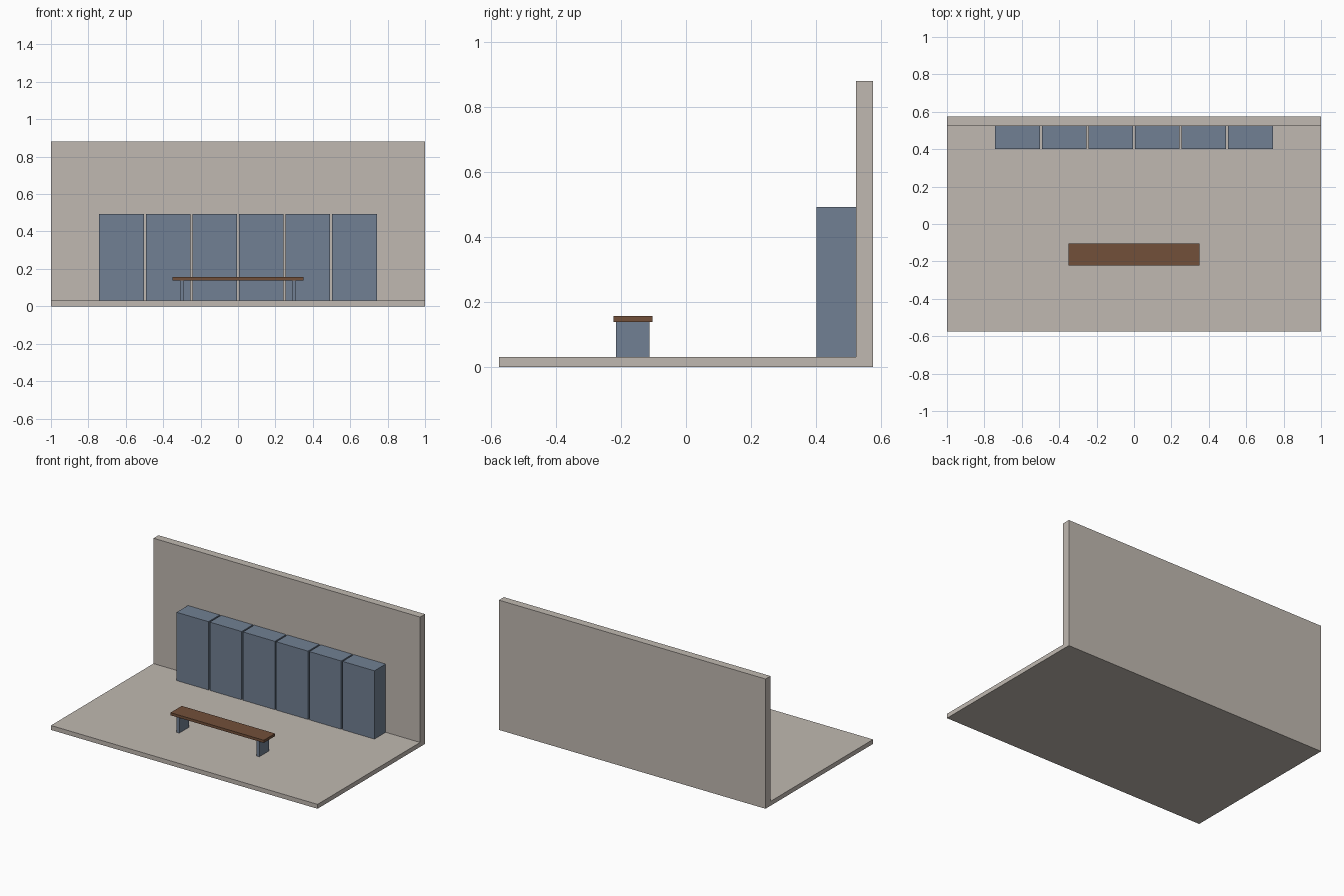
import bpy

cube = bpy.data.objects.get("Cube")
if cube:
    bpy.data.objects.remove(cube, do_unlink=True)


def material(name, rgb):
    mat = bpy.data.materials.new(name)
    mat.use_nodes = True
    colour = (*rgb, 1)
    mat.diffuse_color = colour
    mat.node_tree.nodes["Principled BSDF"].inputs["Base Color"].default_value = colour
    return mat


def box(name, mat, x, y, z):
    """Box spanning the given (min, max) ranges."""
    spans = (x, y, z)
    bpy.ops.mesh.primitive_cube_add(size=1, location=[(a + b) / 2 for a, b in spans])
    obj = bpy.context.object
    obj.name = obj.data.name = name
    obj.scale = [b - a for a, b in spans]
    bpy.ops.object.transform_apply(location=False, rotation=False, scale=True)
    obj.data.materials.append(mat)
    return obj


plaster = material("warm grey plaster", (0.53, 0.485, 0.44))
steel = material("blue grey steel", (0.165, 0.216, 0.292))
wood = material("brown wood", (0.171, 0.08, 0.042))

FLOOR_TOP = 0.03
WALL_FRONT = 0.523
BACK = 0.576

# Room shell
box("floor", plaster, (-1, 1), (-BACK, BACK), (0, FLOOR_TOP))
box("back_wall", plaster, (-1, 1), (WALL_FRONT, BACK), (FLOOR_TOP, 0.88))

# Row of lockers against the wall
COUNT, WIDTH, PITCH = 6, 0.239, 0.249
for i in range(COUNT):
    centre = (i - (COUNT - 1) / 2) * PITCH
    box(f"locker_{i + 1}", steel, (centre - WIDTH / 2, centre + WIDTH / 2),
        (0.402, WALL_FRONT), (FLOOR_TOP, 0.493))

# Bench
box("bench_seat", wood, (-0.35, 0.35), (-0.223, -0.103), (0.138, 0.156))
for side, x in (("right", -0.3), ("left", 0.3)):
    box(f"bench_leg_{side}", steel, (x - 0.01, x + 0.01),
        (-0.215, -0.112), (FLOOR_TOP, 0.138))
